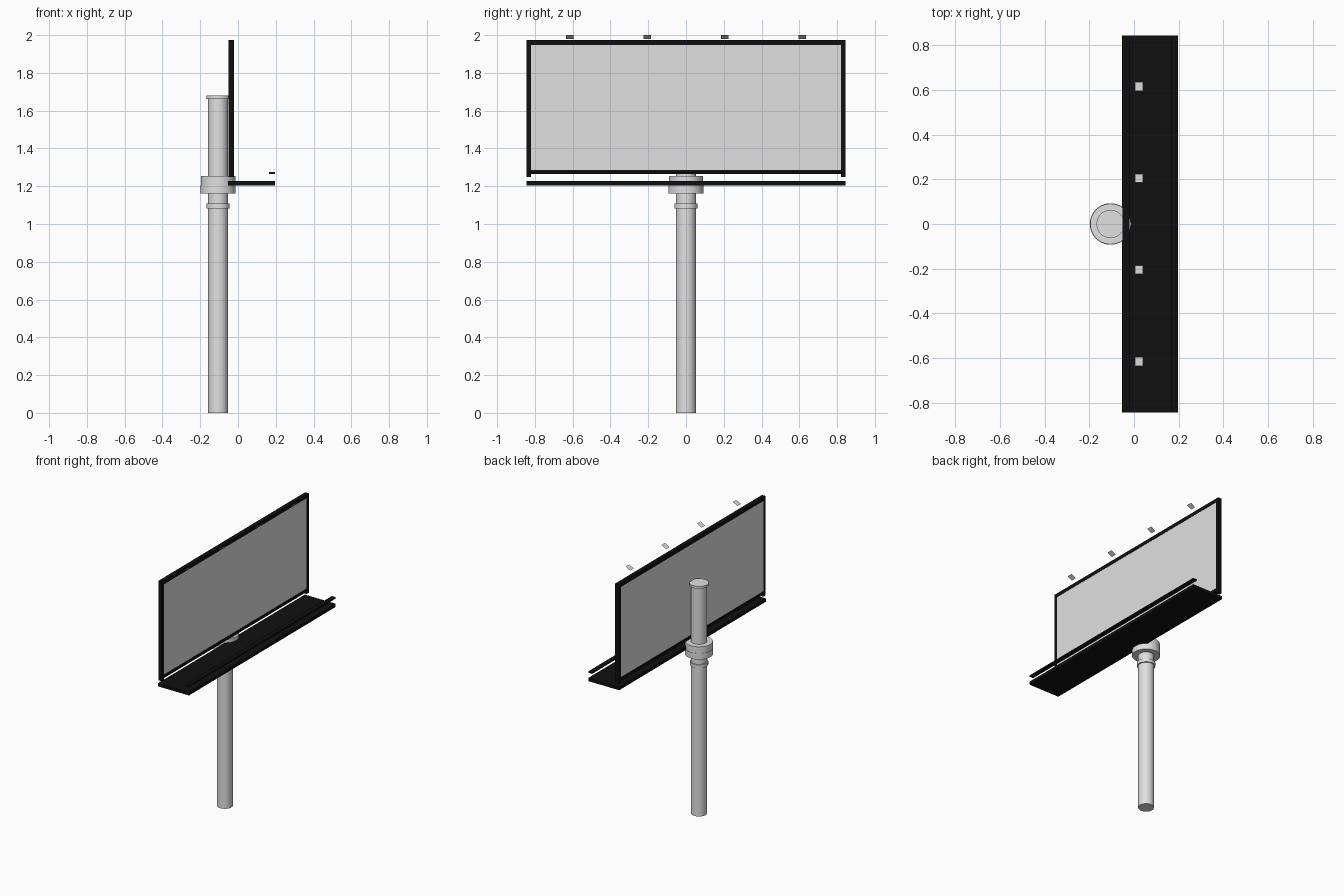
import bpy, bmesh, math

if "Cube" in bpy.data.objects:
    bpy.data.objects.remove(bpy.data.objects["Cube"])


def material(name, v):
    m = bpy.data.materials.new(name)
    m.diffuse_color = (v, v, v, 1)
    m.use_nodes = True
    m.node_tree.nodes["Principled BSDF"].inputs["Base Color"].default_value = m.diffuse_color
    return m


GREY = material("light grey", 0.75)
BLACK = material("black", 0.005)


def finish(name, bm, mat):
    me = bpy.data.meshes.new(name)
    bm.to_mesh(me)
    bm.free()
    ob = bpy.data.objects.new(name, me)
    bpy.context.collection.objects.link(ob)
    me.materials.append(mat)
    return ob


def box(name, x, y, z, mat):
    """Box from (min, max) ranges on each axis."""
    bm = bmesh.new()
    bmesh.ops.create_cube(bm, size=1)
    for v in bm.verts:
        v.co = [r[0] if c < 0 else r[1] for c, r in zip(v.co, (x, y, z))]
    return finish(name, bm, mat)


def cylinder(name, radius, z0, z1):
    """Upright smooth cylinder on the pole axis."""
    bpy.ops.mesh.primitive_cylinder_add(vertices=40, radius=radius, depth=z1 - z0,
                                        location=(POLE_X, 0, (z0 + z1) / 2))
    ob = bpy.context.object
    ob.name = name
    ob.data.materials.append(GREY)
    bpy.ops.object.shade_smooth_by_angle(angle=math.radians(35))


POLE_X = -0.105
HALF = 0.845          # half width of the board

# Pole with its rings, collar and cap
cylinder("pole", 0.053, 0, 1.67)
cylinder("pole_cap", 0.063, 1.663, 1.68)
cylinder("pole_ring", 0.061, 1.083, 1.108)
cylinder("collar_lower", 0.093, 1.162, 1.206)
cylinder("collar_upper", 0.091, 1.206, 1.254)

# Board panel and its black frame
FX = (-0.051, -0.021)
box("panel", (-0.049, -0.023), (-HALF + 0.01, HALF - 0.01), (1.27, 1.965), GREY)
box("frame_top", FX, (-HALF, HALF), (1.947, 1.973), BLACK)
box("frame_bottom", FX, (-HALF, HALF), (1.264, 1.287), BLACK)
for side, name in ((-1, "frame_side_near"), (1, "frame_side_far")):
    box(name, FX, sorted((side * HALF, side * (HALF - 0.025))), (1.249, 1.973), BLACK)

# Walkway and the thin rail strip above its outer edge
box("walkway", (-0.053, 0.196), (-HALF, HALF), (1.204, 1.227), BLACK)
box("walkway_rail", (0.165, 0.196), (-HALF, HALF), (1.265, 1.275), BLACK)

# Four tilted lamp plates above the board
for i, y in enumerate((-0.616, -0.205, 0.205, 0.616)):
    bm = bmesh.new()
    pts = [(0.004, y - 0.02, 1.98), (0.04, y - 0.02, 2.0),
           (0.04, y + 0.02, 2.0), (0.004, y + 0.02, 1.98)]
    bm.faces.new([bm.verts.new(p) for p in pts])
    finish(f"lamp_plate_{i + 1}", bm, GREY)
